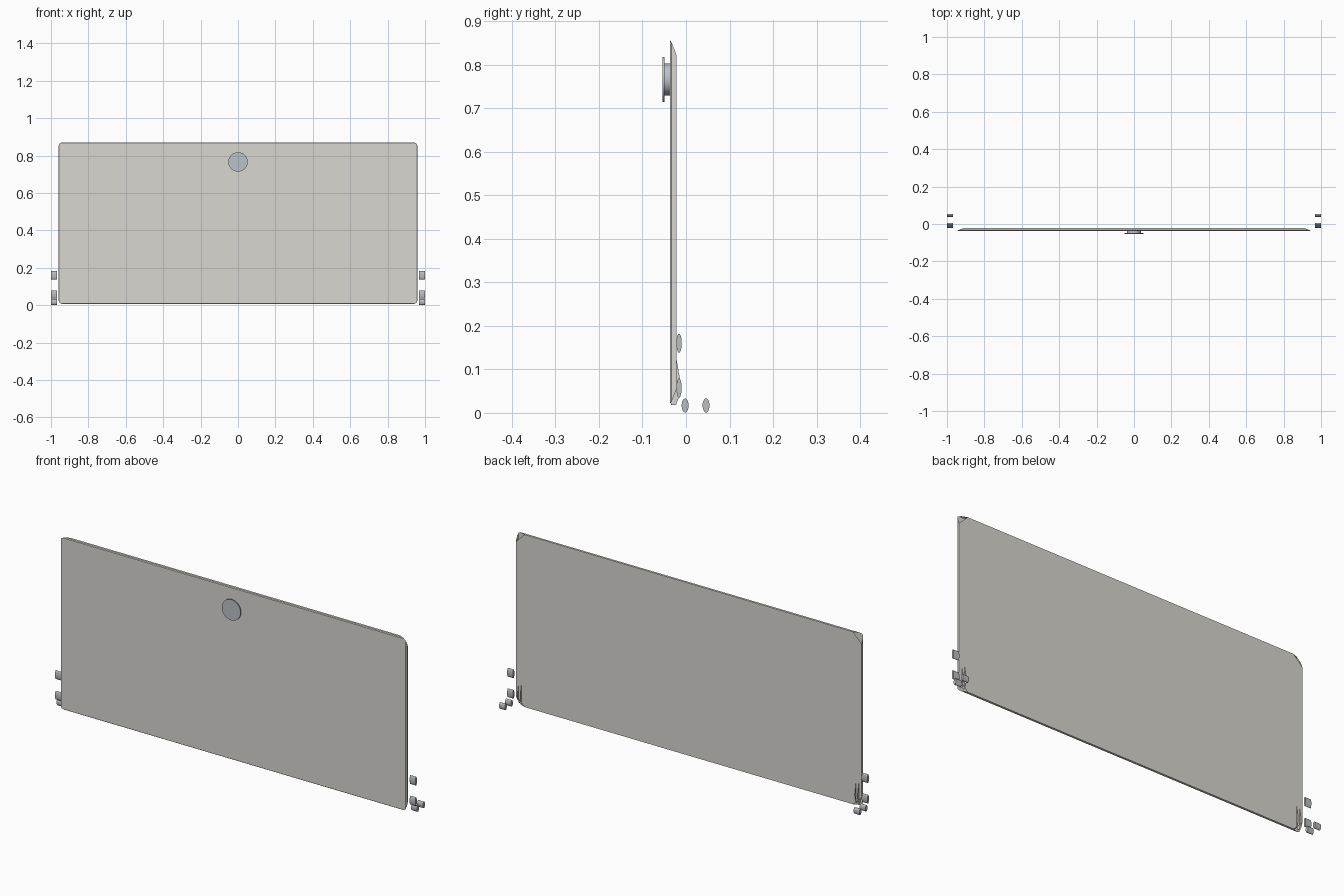
import bpy, math
from mathutils import Matrix

if "Cube" in bpy.data.objects:
    bpy.data.objects.remove(bpy.data.objects["Cube"])


def material(name, rgb):
    m = bpy.data.materials.new(name)
    m.diffuse_color = (*rgb, 1)
    m.use_nodes = True
    m.node_tree.nodes["Principled BSDF"].inputs["Base Color"].default_value = m.diffuse_color
    return m


PANEL = material("warm_white", (0.69, 0.68, 0.63))
KNOB = material("blue_grey", (0.50, 0.54, 0.58))
PIN = material("steel_grey", (0.50, 0.51, 0.53))


def mesh_object(name, verts, faces, mat):
    me = bpy.data.meshes.new(name)
    me.from_pydata(verts, [], faces)
    me.update()
    me.materials.append(mat)
    ob = bpy.data.objects.new(name, me)
    bpy.context.collection.objects.link(ob)
    return ob


def cylinder(name, loc, radius, depth, rot, mat, scale=(1, 1, 1), sides=32):
    bpy.ops.mesh.primitive_cylinder_add(vertices=sides, radius=radius, depth=depth)
    ob = bpy.context.object
    ob.name = name
    # rotate to the wanted axis, then squash in world axes
    m = Matrix.Diagonal((*scale, 1)) @ Matrix.Rotation(math.radians(90), 4, rot)
    ob.data.transform(m)
    ob.location = loc
    ob.data.materials.append(mat)
    bpy.ops.object.shade_smooth_by_angle(angle=math.radians(35))
    return ob


def octagon(hx, z0, z1, c, y):
    """Rectangle with cut corners; edges alternate straight side / corner."""
    return [(-hx + c, y, z0), (hx - c, y, z0), (hx, y, z0 + c), (hx, y, z1 - c),
            (hx - c, y, z1), (-hx + c, y, z1), (-hx, y, z1 - c), (-hx, y, z0 + c)]


# panel: front sheet, folded edges with mitred open corners, back sheet
loops = [octagon(0.957, 0.009, 0.868, 0.011, -0.037),
         octagon(0.960, 0.006, 0.871, 0.020, -0.033),
         octagon(0.960, 0.006, 0.871, 0.048, -0.022)]
verts = [v for loop in loops for v in loop]
# extra points make the front sheet's corners nearly square
e = 0.003
verts += [(0.957 - e, -0.037, 0.009 + e), (0.957 - e, -0.037, 0.868 - e),
          (-0.957 + e, -0.037, 0.868 - e), (-0.957 + e, -0.037, 0.009 + e)]
faces = [(0, 1, 24, 2, 3, 25, 4, 5, 26, 6, 7, 27), tuple(range(23, 15, -1))]
for r in range(2):
    for i in (0, 2, 4, 6):
        a, b = r * 8 + i, r * 8 + i + 1
        faces.append((b, a, a + 8, b + 8))
mesh_object("door_panel", verts, faces, PANEL)

# round knob with a narrower neck
cylinder("knob_neck", (0, -0.043, 0.766), 0.037, 0.013, 'X', KNOB)
cylinder("knob_disc", (0, -0.0518, 0.766), 0.052, 0.005, 'X', KNOB)

# hinge pins: (y, z, half width, half height)
pins = [(-0.016, 0.160, 0.006, 0.022), (-0.016, 0.057, 0.006, 0.022),
        (-0.002, 0.017, 0.008, 0.016), (0.046, 0.017, 0.008, 0.016)]
# thin hinge fins, profile in y and z
fin = [(-0.035, 0.018), (-0.023, 0.018), (-0.013, 0.045), (-0.012, 0.065),
       (-0.015, 0.085), (-0.023, 0.130), (-0.035, 0.130)]
for s, side in ((-1, "left"), (1, "right")):
    for n, (y, z, w, h) in enumerate(pins, 1):
        cylinder(f"hinge_pin_{side}_{n}", (s * 0.984, y, z), 1, 0.032, 'Y', PIN,
                 (1, w, h), 24)
    for n, x in enumerate((0.928, 0.944), 1):
        mesh_object(f"hinge_fin_{side}_{n}", [(s * x, y, z) for y, z in fin],
                    [tuple(range(len(fin)))], PANEL)
